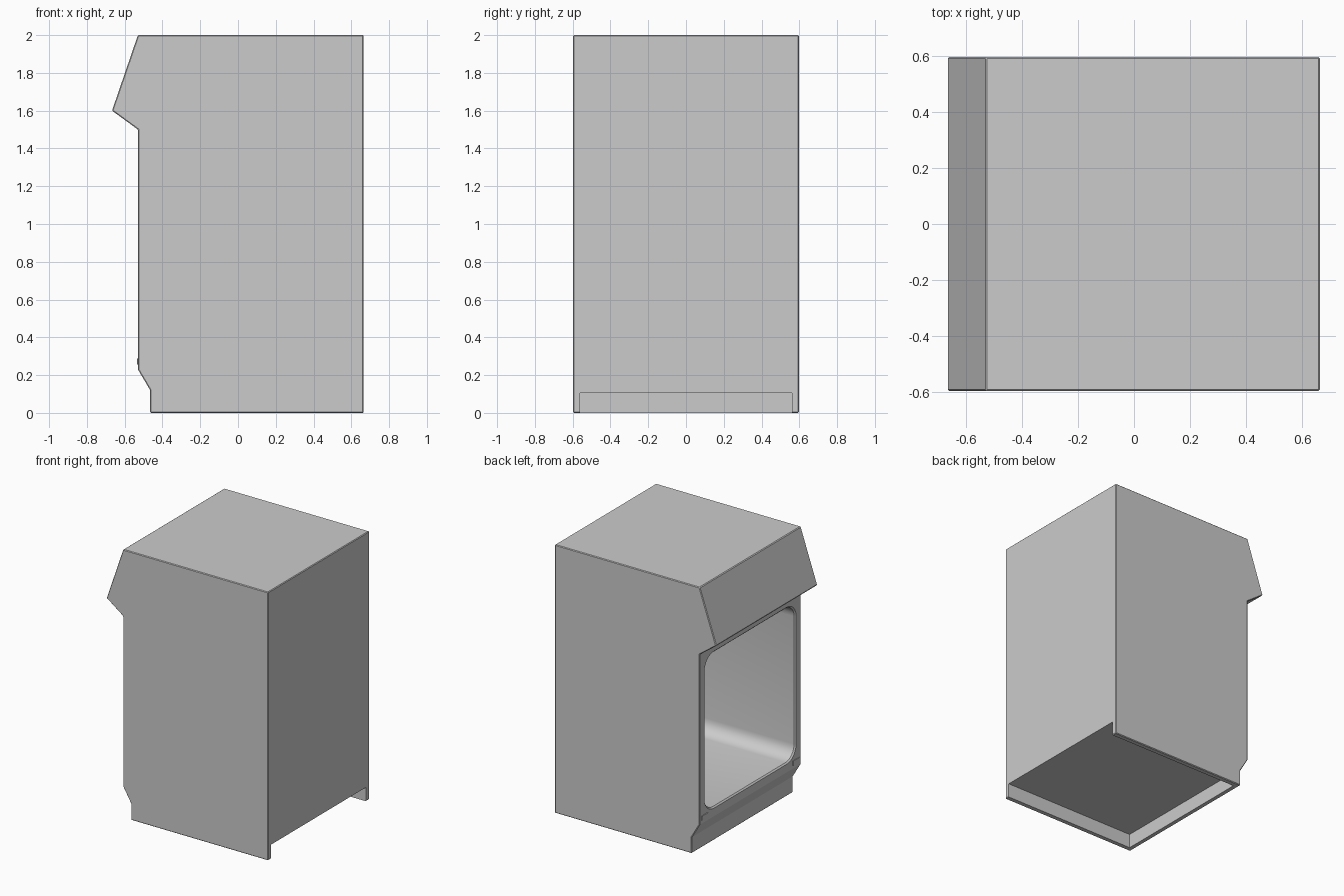
import bpy, bmesh
from math import radians, cos, sin, pi

if "Cube" in bpy.data.objects:
    bpy.data.objects.remove(bpy.data.objects["Cube"], do_unlink=True)

HALF_Y = 0.597
FACE_X = -0.53

grey = bpy.data.materials.new("light grey metal")
grey.use_nodes = True
color = (0.6, 0.6, 0.6, 1)
grey.diffuse_color = color
grey.node_tree.nodes["Principled BSDF"].inputs["Base Color"].default_value = color


def loft(name, loops):
    """Closed solid through matching loops of points."""
    bm = bmesh.new()
    rings = [[bm.verts.new(p) for p in loop] for loop in loops]
    n = len(rings[0])
    for a, b in zip(rings, rings[1:]):
        for i in range(n):
            j = (i + 1) % n
            bm.faces.new((a[i], a[j], b[j], b[i]))
    bm.faces.new(rings[0])
    bm.faces.new(rings[-1])
    bmesh.ops.recalc_face_normals(bm, faces=bm.faces)
    mesh = bpy.data.meshes.new(name)
    bm.to_mesh(mesh)
    bm.free()
    mesh.materials.append(grey)
    obj = bpy.data.objects.new(name, mesh)
    bpy.context.collection.objects.link(obj)
    return obj


def box(name, x0, x1, y0, y1, z0, z1):
    return loft(name, [[(x, y0, z0), (x, y1, z0), (x, y1, z1), (x, y0, z1)]
                       for x in (x0, x1)])


def rounded_rect(x, grow, half_y=0.53, z0=0.3, z1=1.45, r=0.1, steps=6):
    """Rounded rectangle across the opening, grown or shrunk evenly."""
    points = []
    r = max(r + grow, 0.03)
    hy, lo, hi = half_y + grow, z0 - grow, z1 + grow
    centres = [(hy - r, hi - r), (r - hy, hi - r), (r - hy, lo + r), (hy - r, lo + r)]
    for k, (cy, cz) in enumerate(centres):
        for s in range(steps + 1):
            a = (k + s / steps) * pi / 2
            points.append((x, cy + r * cos(a), cz + r * sin(a)))
    return points


def activate(obj):
    bpy.ops.object.select_all(action='DESELECT')
    obj.select_set(True)
    bpy.context.view_layer.objects.active = obj


def cut(obj, cutter):
    cutter.hide_render = True
    mod = obj.modifiers.new("cut", 'BOOLEAN')
    mod.operation, mod.solver, mod.object = 'DIFFERENCE', 'EXACT', cutter
    activate(obj)
    bpy.ops.object.modifier_apply(modifier=mod.name)
    bpy.data.objects.remove(cutter, do_unlink=True)


# Housing: side profile with overhanging header and toe kick
profile = [(-0.465, 0), (0.665, 0), (0.665, 2), (FACE_X, 2), (-0.667, 1.6),
           (FACE_X, 1.5), (FACE_X, 0.23), (-0.465, 0.12)]
housing = loft("housing", [[(x, y, z) for x, z in profile] for y in (-HALF_Y, HALF_Y)])
bevel = housing.modifiers.new("edge", 'BEVEL')
bevel.width, bevel.segments = 0.005, 1
bevel.limit_method, bevel.angle_limit = 'ANGLE', radians(35)
activate(housing)
bpy.ops.object.modifier_apply(modifier=bevel.name)

# Base recess, open on one side
cut(housing, box("base_recess", -0.43, 0.8, -0.56, 0.56, -0.1, 0.105))

# Tub cavity with chamfered rim and softened back
sections = [(-0.62, 0.01), (FACE_X, 0.01), (FACE_X + 0.01, 0), (0.55, 0),
            (0.575, -0.007), (0.593, -0.025), (0.6, -0.05)]
cut(housing, loft("tub_cavity", [rounded_rect(x, g) for x, g in sections]))

activate(housing)
bpy.ops.object.shade_smooth_by_angle(angle=radians(25))

# Hinge plates below the opening
for side, label in ((1, "left"), (-1, "right")):
    y0, y1 = sorted((side * 0.5, side * 0.575))
    box(label + "_hinge_plate", FACE_X - 0.005, FACE_X + 0.002, y0, y1, 0.255, 0.287)
